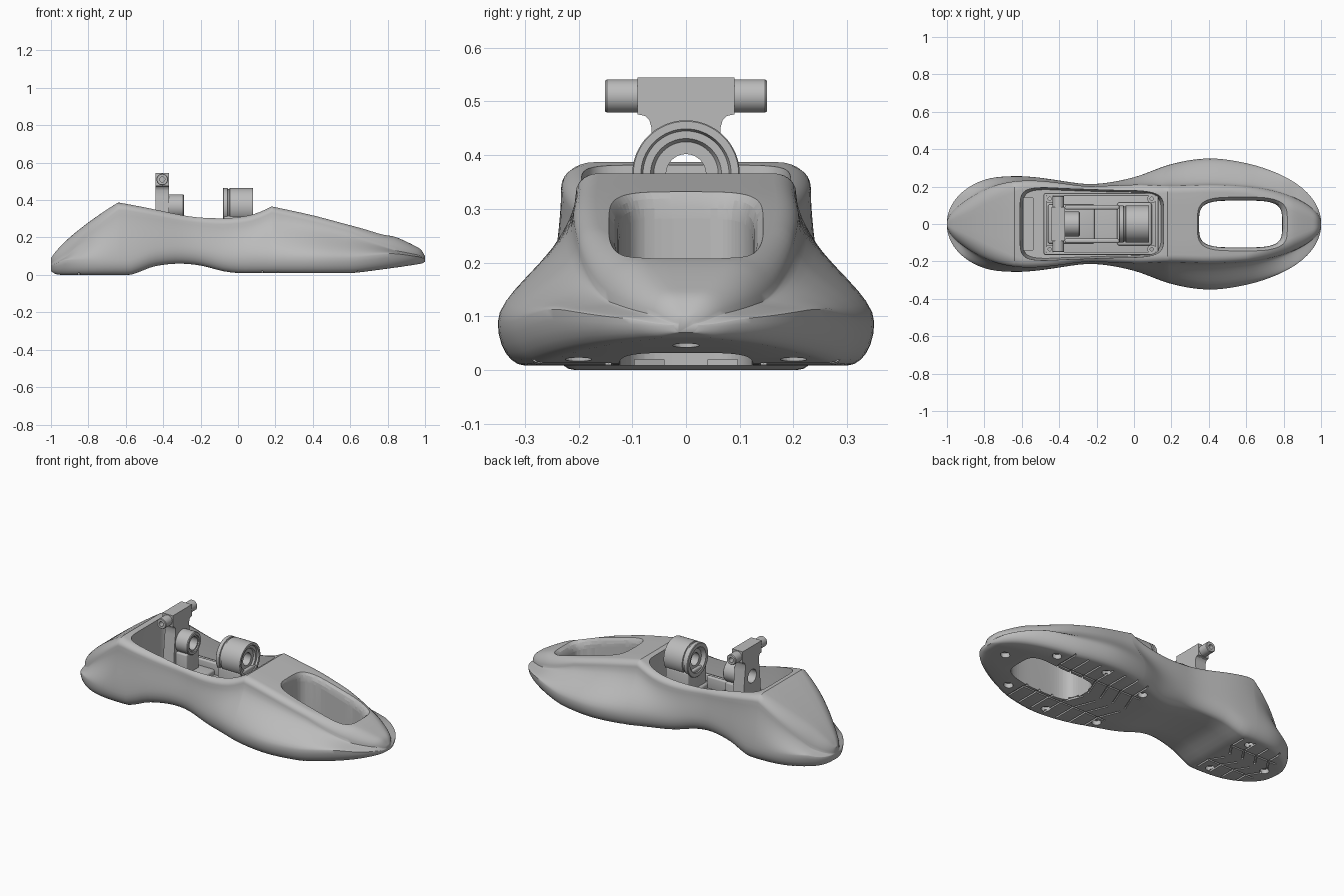
import bpy, bmesh, math
from mathutils import Matrix, Vector

cube = bpy.data.objects.get("Cube")
if cube:
    bpy.data.objects.remove(cube, do_unlink=True)

grey = bpy.data.materials.new("plain grey")
grey.use_nodes = True
grey.diffuse_color = (0.5, 0.5, 0.5, 1)
grey.node_tree.nodes["Principled BSDF"].inputs["Base Color"].default_value = (0.5, 0.5, 0.5, 1)


def select(ob):
    bpy.ops.object.select_all(action='DESELECT')
    ob.select_set(True)
    bpy.context.view_layer.objects.active = ob


def make(name, bm):
    bmesh.ops.recalc_face_normals(bm, faces=bm.faces)
    me = bpy.data.meshes.new(name)
    bm.to_mesh(me)
    bm.free()
    me.materials.append(grey)
    ob = bpy.data.objects.new(name, me)
    bpy.context.collection.objects.link(ob)
    return ob


def smooth(ob, angle=32):
    select(ob)
    bpy.ops.object.shade_smooth_by_angle(angle=math.radians(angle))


def loft(name, rings, closed=False):
    bm = bmesh.new()
    vs = [[bm.verts.new(p) for p in r] for r in rings]
    pairs = list(zip(vs, vs[1:])) + ([(vs[-1], vs[0])] if closed else [])
    for a, b in pairs:
        for i in range(len(a)):
            j = (i + 1) % len(a)
            bm.faces.new((a[i], a[j], b[j], b[i]))
    if not closed:
        bm.faces.new(vs[0])
        bm.faces.new(vs[-1])
    return make(name, bm)


def lathe(name, profile, centre, axis='X', n=48):
    """Closed (radius, position) profile spun round an axis."""
    rings = []
    for i in range(n):
        a = math.tau * i / n
        ring = []
        for r, p in profile:
            v = Vector((p, r * math.cos(a), r * math.sin(a)))
            if axis == 'Y':
                v = Vector((v.y, v.x, v.z))
            elif axis == 'Z':
                v = Vector((v.y, v.z, v.x))
            ring.append(v + Vector(centre))
        rings.append(ring)
    ob = loft(name, rings, True)
    smooth(ob)
    return ob


def add_box(bm, lo, hi):
    mid = [(a + b) / 2 for a, b in zip(lo, hi)]
    size = [b - a for a, b in zip(lo, hi)]
    bmesh.ops.create_cube(bm, matrix=Matrix.Translation(mid) @ Matrix.Diagonal((*size, 1)))


def box(name, lo, hi, bevel=0.008):
    bm = bmesh.new()
    add_box(bm, lo, hi)
    if bevel:
        bmesh.ops.bevel(bm, geom=bm.edges[:], offset=bevel, segments=3, profile=0.5, affect='EDGES')
    ob = make(name, bm)
    smooth(ob, 40)
    return ob


def cut(ob, cutter):
    cutter.hide_render = True
    mod = ob.modifiers.new("cut", 'BOOLEAN')
    mod.operation, mod.solver, mod.object = 'DIFFERENCE', 'EXACT', cutter
    mod.use_self = True
    select(ob)
    bpy.ops.object.modifier_apply(modifier=mod.name)
    bpy.data.objects.remove(cutter, do_unlink=True)


def curve(pts, x):
    """Smooth interpolation through (x, value) pairs."""
    x = min(max(x, pts[0][0]), pts[-1][0])
    i = next(k for k in range(len(pts) - 1) if x <= pts[k + 1][0])

    def slope(k):
        a, b = pts[max(k - 1, 0)], pts[min(k + 1, len(pts) - 1)]
        return (b[1] - a[1]) / (b[0] - a[0])
    (x0, y0), (x1, y1) = pts[i], pts[i + 1]
    h = x1 - x0
    u = (x - x0) / h
    return ((1 + 2 * u) * (1 - u) ** 2 * y0 + u * (1 - u) ** 2 * h * slope(i)
            + u * u * (3 - 2 * u) * y1 + u * u * (u - 1) * h * slope(i + 1))


# Foot outline tables
WIDTH = [(-1, .45), (-.8, .392), (-.65, .336), (-.35, .24), (-.2, .219), (0, .25), (.2, .327),
         (.4, .382), (.6, .406), (.8, .425), (1, .45)]
TOP_RATIO = [(-1, .6), (-.64, .89), (-.2, .94), (0, .84), (.18, .65), (.4, .6), (.8, .64), (1, .6)]
HEEL_TOP = [(-1, .09), (-.97, .13), (-.9, .2), (-.8, .28), (-.7, .35), (-.64, .387)]
RIM_TOP = [(-.64, .387), (-.5, .362), (-.3, .325), (-.1, .305), (.04, .315), (.12, .337), (.18, .366)]
TOE_TOP = [(.18, .366), (.4, .318), (.6, .265), (.8, .212), (.85, .2), (.95, .153), (.98, .133), (1, .1)]
BOTTOM = [(-1, .02), (-.97, .003), (-.9, 0), (-.58, 0), (-.53, .015), (-.45, .045), (-.32, .06), (-.2, .05),
          (-.08, .02), (0, .01), (.1, .01), (.6, .01), (.7, .02), (.98, .06), (1, .07)]


def top(x):
    return curve(HEEL_TOP if x < -.64 else RIM_TOP if x < .18 else TOE_TOP, x)


def bottom(x):
    return max(0, curve(BOTTOM, x))


def section(x):
    s = x * math.cos(.05)
    w = curve(WIDTH, x) * math.sqrt(1 - s * s)
    t, b = top(x), bottom(x)
    h, tw = t - b, w * curve(TOP_RATIO, x)
    f = max(0, (abs(x) - .6) / .4)
    zb = b + min(.08, .45 * h)
    r, ry, e = min(.45 * h, .035 + .06 * f), tw * (.2 + .5 * f), min(.05, .5 * w)
    half = [(0, b), ((w - e) / 2, b)]
    for i in range(7):
        a = math.pi / 2 * i / 6
        half.append((w - e + e * math.sin(a), zb - (zb - b) * math.cos(a)))
    for i in range(1, 11):
        u = i / 10
        half.append((w + (tw - w) * u * u * (3 - 2 * u), zb + (t - r - zb) * u))
    for i in range(1, 8):
        a = math.pi / 2 * i / 7
        half.append((tw - ry + ry * math.cos(a), t - r + r * math.sin(a)))
    half += [((tw - ry) / 2, t), (0, t)]
    return [(x, y, z) for y, z in half + [(-y, z) for y, z in half[-2:0:-1]]]


# Foot shell
N = 80
stations = [-math.cos(.05 + (math.pi - .1) * i / N) / math.cos(.05) for i in range(N + 1)]
foot = loft("foot_shell", [section(x) for x in sorted(stations + [-.64, .18])])


def outline(cx, a, width, power, n=72):
    pts = []
    for i in range(n):
        c, s = math.cos(math.tau * (i + .5) / n), math.sin(math.tau * (i + .5) / n)
        x = cx + a * math.copysign(abs(c) ** (2 / power), c)
        pts.append((x, width(x) * math.copysign(abs(s) ** (2 / power), s)))
    return pts


# Ankle well with a deeper heel pocket
WELL = [(-.64, .208), (-.45, .2), (-.2, .186), (0, .186), (.2, .178)]
rings = [[(x, y, z) for x, y in outline(-.225, a, lambda x: curve(WELL, x) - d, 7)]
         for z, a, d in [(.15, .37, .016), (.25, .38, .008), (.6, .392, 0)]]
cut(foot, loft("well_cutter", rings))
cut(foot, box("pocket_cutter", (-.59, -.14, .1), (-.54, .14, .2), 0))

# Toe slot with a rounded lip
inner = outline(.57, .222, lambda x: .125, 4)
outer = outline(.58, .242, lambda x: .145, 4)
lip = [[(a[0] + (b[0] - a[0]) * k, a[1] + (b[1] - a[1]) * k, top(b[0]) + dz) for a, b in zip(inner, outer)]
       for k, dz in [(0, -.05), (.1, -.03), (.4, -.013), (1, .002)]]
cut(foot, loft("slot_cutter", [[(x, y, -.1) for x, y in inner]] + lip + [[(x, y, .6) for x, y in outer]]))

# Sole tread: chevron grooves and stud holes
bm = bmesh.new()


def groove(p, q, z):
    d = Vector(q) - Vector(p)
    m = Matrix.Translation((*((Vector(p) + Vector(q)) / 2), z - .05))
    bmesh.ops.create_cube(bm, matrix=m @ Matrix.Rotation(math.atan2(d.y, d.x), 4, 'Z')
                          @ Matrix.Diagonal((d.length, .01, .1, 1)))


for start, count, reach, z in [(.08, 7, .29, .02), (-.9, 4, .19, .01)]:
    end = start + .085 * count
    for side in (-1, 1):
        for i in range(count):
            x = start + .085 * i
            groove((x, side * .02), (x + .05, side * reach * .5), z)
            groove((x + .05, side * reach * .5), (x + .05, side * reach), z)
        groove((start, side * reach * .5), (end - .04, side * reach * .5), z)
for x, y in [(.89, 0), (.7, .2), (.4, .25), (.1, .19), (-.9, 0), (-.66, .16)]:
    for side in ((1, -1) if y else (1,)):
        bmesh.ops.create_cone(bm, cap_ends=True, segments=24, radius1=.025, radius2=.025, depth=.1,
                              matrix=Matrix.Translation((x, y * side, bottom(x) - .025)))
cut(foot, make("tread_cutter", bm))
smooth(foot, 35)

# Mounting tray in the well
box("mount_plate", (-.48, -.165, .14), (.13, .165, .17))
for side in (-1, 1):
    y = side * .157
    box("tray_rail", (-.48, y - .008, .15), (.13, y + .008, .21), .005)
    y = side * .09
    box("inner_rail", (-.37, y - .012, .16), (-.08, y + .012, .24))
    for x in (-.45, .095):
        lathe("tray_bolt", [(.009, .16), (.024, .16), (.024, .215), (.009, .215)], (x, side * .135, 0), 'Z', 20)
for x in (-.475, .122):
    box("tray_end", (x - .008, -.16, .15), (x + .008, .16, .21), .005)

# Front bearing on its pedestal
lathe("front_bearing", [(.037, .06), (.06, .06), (.066, .07), (.08, .07), (.084, .08), (.098, .08), (.1, .077),
                        (.1, -.044), (.094, -.046), (.094, -.054), (.1, -.056), (.1, -.077), (.097, -.08),
                        (.075, -.08), (.06, -.06), (.037, -.06)], (0, 0, .365), n=64)
box("front_pedestal", (-.075, -.088, .15), (.075, .088, .315))
box("front_pedestal_foot", (-.09, -.115, .15), (.095, .115, .2), .012)

# Rear upright with a bored hub
half = [(.1, .16), (.088, .2), (.08, .28), (.074, .36), (.066, .42), (.064, .45), (.068, .465), (.076, .473),
        (.09, .476), (.09, .545)]
shape = half + [(-y, z) for y, z in reversed(half)]
upright = loft("rear_upright", [[(x, y, z) for y, z in shape] for x in (-.44, -.37)])
bore = bmesh.new()
bmesh.ops.create_cone(bore, cap_ends=True, segments=48, radius1=.04, radius2=.04, depth=.3,
                      matrix=Matrix.Translation((-.4, 0, .365)) @ Matrix.Rotation(math.pi / 2, 4, 'Y'))
cut(upright, make("bore_cutter", bore))
smooth(upright)
lathe("rear_hub", [(.038, -.05), (.066, -.05), (.066, .036), (.062, .04), (.048, .04), (.046, .034), (.038, .034)],
      (-.33, 0, .365))
box("rear_pedestal", (-.375, -.06, .15), (-.3, .06, .315))
box("rear_pedestal_foot", (-.46, -.105, .15), (-.21, .105, .2), .012)
lathe("cross_pin", [(.014, -.151), (.028, -.151), (.031, -.147), (.031, .147), (.028, .151), (.014, .151)],
      (-.405, 0, .51), 'Y', 32)
